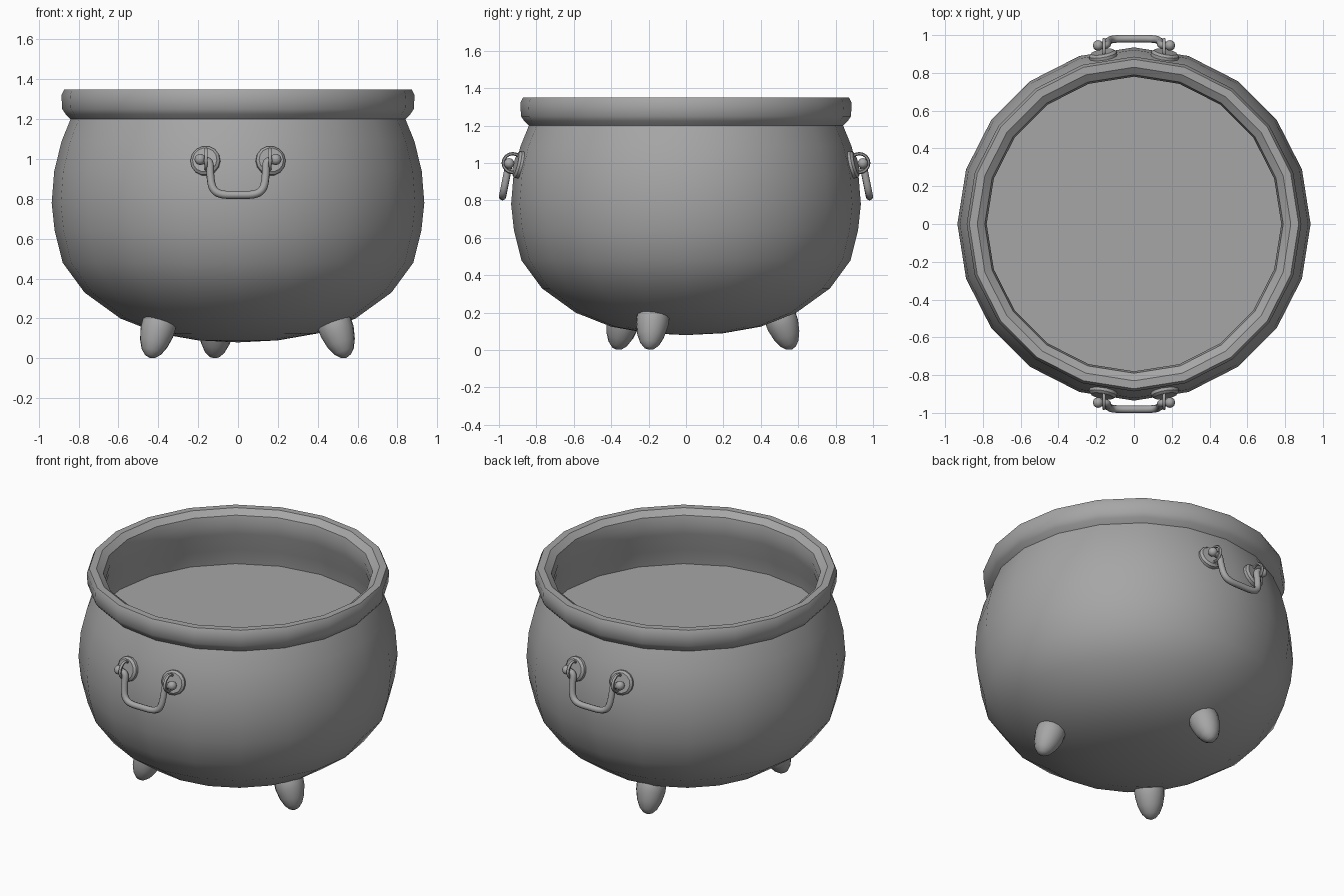
import bpy, bmesh, math
from mathutils import Matrix, Vector

cube = bpy.data.objects.get("Cube")
if cube:
    bpy.data.objects.remove(cube, do_unlink=True)

iron = bpy.data.materials.new("iron grey")
iron.use_nodes = True
grey = (0.38, 0.38, 0.38, 1)
iron.diffuse_color = grey
iron.node_tree.nodes["Principled BSDF"].inputs["Base Color"].default_value = grey


def finish(obj, matrix=Matrix(), angle=35):
    obj.data.materials.append(iron)
    obj.data.transform(matrix)
    bpy.ops.object.select_all(action='DESELECT')
    obj.select_set(True)
    bpy.context.view_layer.objects.active = obj
    bpy.ops.object.shade_smooth_by_angle(angle=math.radians(angle))
    return obj


def lathe(name, profile, sides, matrix=Matrix(), angle=35):
    """Turn a (radius, height) profile around z."""
    bm = bmesh.new()
    verts = [bm.verts.new((r, 0, z)) for r, z in profile]
    edges = [bm.edges.new(pair) for pair in zip(verts, verts[1:])]
    bmesh.ops.spin(bm, geom=verts + edges, cent=(0, 0, 0), axis=(0, 0, 1),
                   angle=math.tau, steps=sides, use_merge=False)
    bmesh.ops.remove_doubles(bm, verts=bm.verts, dist=0.0005)
    bmesh.ops.recalc_face_normals(bm, faces=bm.faces)
    mesh = bpy.data.meshes.new(name)
    bm.to_mesh(mesh)
    bm.free()
    obj = bpy.data.objects.new(name, mesh)
    bpy.context.collection.objects.link(obj)
    return finish(obj, matrix, angle)


# Round belly, rolled rim and inner wall in one turned shell
lathe("pot_body", [
    (0, 0.08), (0.2, 0.09), (0.4, 0.125), (0.59, 0.2), (0.77, 0.33), (0.88, 0.48),
    (0.92, 0.64), (0.935, 0.78), (0.922, 0.94), (0.885, 1.09), (0.84, 1.2),
    (0.865, 1.225), (0.882, 1.25), (0.886, 1.32), (0.872, 1.35), (0.83, 1.35),
    (0.79, 1.32), (0.78, 1.27), (0.79, 1.2), (0.825, 1.08), (0.855, 0.94),
    (0.86, 0.78), (0.81, 0.5), (0.55, 0.25), (0, 0.14)], 20)

# Flat surface of the contents
lathe("liquid", [(0, 0.98), (0.852, 0.98)], 20)

# Three egg-shaped feet leaning outwards
foot = [(0, 0), (0.028, 0.01), (0.052, 0.035), (0.073, 0.08), (0.087, 0.14),
        (0.088, 0.19), (0.07, 0.24), (0, 0.27)]
for i, degrees in enumerate((102, 220, 340)):
    place = (Matrix.Rotation(math.radians(degrees), 4, 'Z')
             @ Matrix.Translation((0.578, 0, 0.002))
             @ Matrix.Rotation(math.radians(-20), 4, 'Y'))
    lathe(f"foot_{i + 1}", foot, 14, place, 60)


def handle_point(x, z):
    return Vector((x, -0.945 - (1 - z) * 0.2, z))


def drop_handle(name, turn):
    # Bent bar with its ends turned outwards
    half = [(0.2, 0.995), (0.165, 0.995), (0.14, 0.985), (0.14, 0.92),
            (0.13, 0.85), (0.09, 0.82)]
    path = half + [(0, 0.82)] + [(-x, z) for x, z in reversed(half)]
    curve = bpy.data.curves.new(name, 'CURVE')
    curve.dimensions = '3D'
    curve.bevel_depth = 0.02
    curve.bevel_resolution = 2
    curve.use_fill_caps = True
    spline = curve.splines.new('NURBS')
    spline.points.add(len(path) - 1)
    for point, (x, z) in zip(spline.points, path):
        point.co = (*handle_point(x, z), 1)
    spline.order_u = 3
    spline.use_endpoint_u = True
    spline.resolution_u = 4
    bar = bpy.data.objects.new(name, curve)
    bpy.context.collection.objects.link(bar)
    bpy.ops.object.select_all(action='DESELECT')
    bar.select_set(True)
    bpy.context.view_layer.objects.active = bar
    bpy.ops.object.convert(target='MESH')
    finish(bpy.context.object, turn, 60)

    for side, word in ((1, "left"), (-1, "right")):
        # Round mounting plate lying on the belly
        normal = Vector((side * 0.17, -0.95, 0.24)).normalized()
        place = (Matrix.Translation((side * 0.163, -0.888, 0.99))
                 @ normal.to_track_quat('Z', 'Y').to_matrix().to_4x4())
        lathe(f"{name}_plate_{word}",
              [(0, -0.02), (0.075, -0.02), (0.075, 0.012), (0.062, 0.024), (0, 0.024)],
              14, turn @ place)
        # Thin eyelet holding the bar
        bpy.ops.mesh.primitive_torus_add(
            major_radius=0.05, minor_radius=0.009, major_segments=16, minor_segments=6,
            location=(0, 0, 0))
        ring = bpy.context.object
        ring.name = f"{name}_eyelet_{word}"
        finish(ring, turn @ Matrix.Translation((side * 0.16, -0.927, 1.0))
               @ Matrix.Rotation(math.pi / 2, 4, 'Y'), 60)
        # Rounded knob on the end of the bar
        bpy.ops.mesh.primitive_uv_sphere_add(segments=12, ring_count=8, radius=0.028,
                                             location=(0, 0, 0))
        knob = bpy.context.object
        knob.name = f"{name}_knob_{word}"
        finish(knob, turn @ Matrix.Translation(handle_point(side * 0.19, 0.998)), 60)


drop_handle("front_handle", Matrix())
drop_handle("back_handle", Matrix.Rotation(math.pi, 4, 'Z'))
